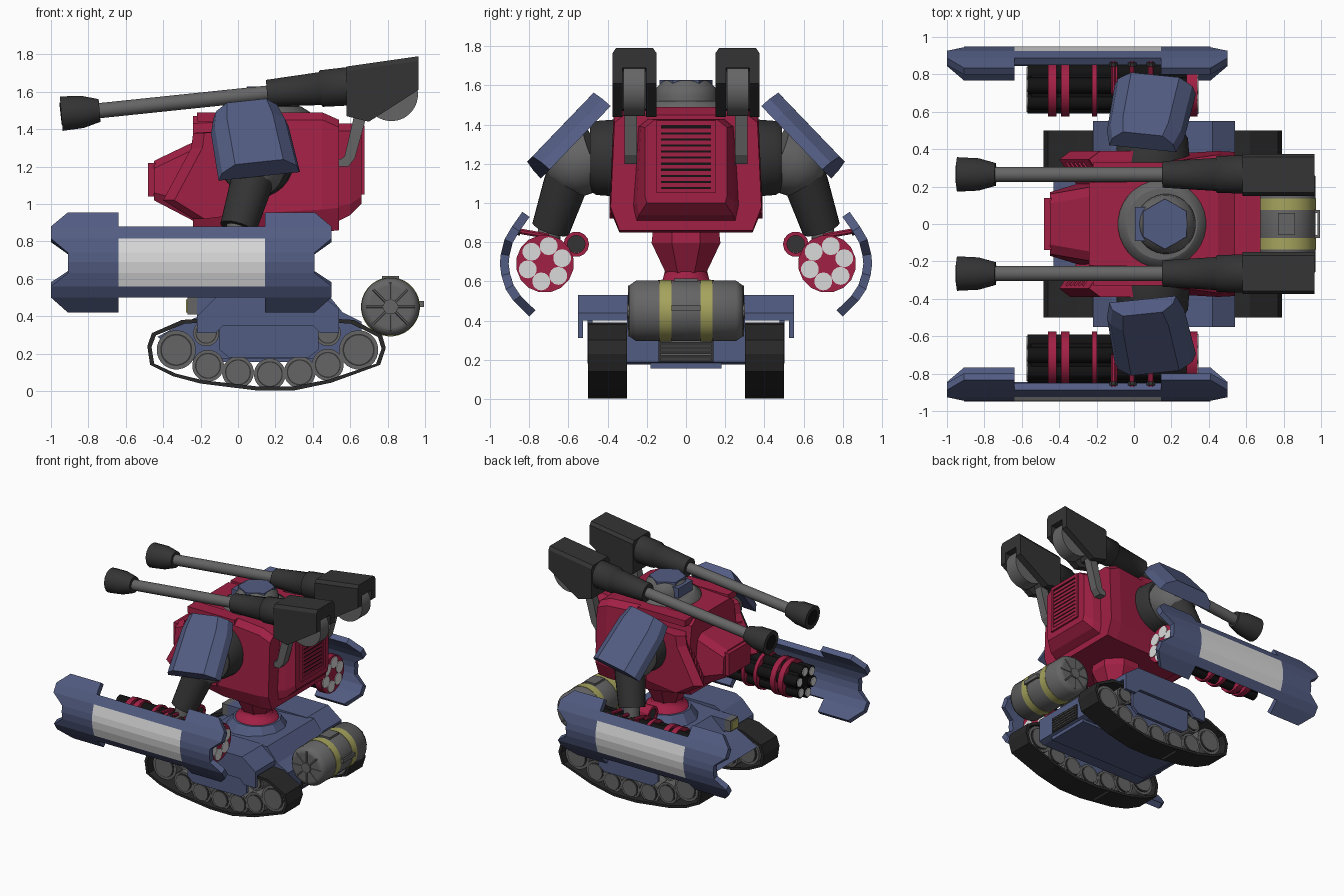
import bpy, bmesh, math
from mathutils import Vector

if "Cube" in bpy.data.objects:
    bpy.data.objects.remove(bpy.data.objects["Cube"], do_unlink=True)


def material(name, r, g, b):
    m = bpy.data.materials.new(name)
    m.use_nodes = True
    m.diffuse_color = (r, g, b, 1)
    m.node_tree.nodes["Principled BSDF"].inputs["Base Color"].default_value = (r, g, b, 1)
    return m


RED = material("crimson", .355, .0145, .058)
BLUE = material("slate blue", .085, .108, .225)
LIGHT = material("light grey", .7, .7, .7)
GREY = material("mid grey", .13, .13, .13)
DARK = material("dark grey", .034, .034, .034)
RUBBER = material("track rubber", .021, .021, .021)
BLACK = material("black", .006, .006, .006)
YELLOW = material("olive yellow", .38, .37, .11)


def finish(name, bm, *mats):
    me = bpy.data.meshes.new(name)
    bm.to_mesh(me)
    bm.free()
    ob = bpy.data.objects.new(name, me)
    for m in mats:
        me.materials.append(m)
    bpy.context.collection.objects.link(ob)
    return ob


def loft(name, mat, rings, smooth=False, closed=False):
    """Skin a list of equal-length point rings; cap the ends unless closed."""
    bm = bmesh.new()
    vs = [[bm.verts.new(p) for p in ring] for ring in rings]
    n = len(vs[0])
    pairs = list(zip(vs, vs[1:])) + ([(vs[-1], vs[0])] if closed else [])
    for a, b in pairs:
        for i in range(n):
            j = (i + 1) % n
            bm.faces.new((a[i], a[j], b[j], b[i])).smooth = smooth
    if not closed:
        bm.faces.new(vs[0])
        bm.faces.new(vs[-1])
    bmesh.ops.recalc_face_normals(bm, faces=bm.faces)
    return finish(name, bm, mat)


def lathe(name, mat, p, q, prof, n=24):
    """Turn (fraction along p-q, radius) pairs around the line p-q."""
    p, q = Vector(p), Vector(q)
    rot = (q - p).to_track_quat('Z', 'Y')
    rings = [[p.lerp(q, t) + rot @ Vector((r * math.cos(a), r * math.sin(a), 0))
              for a in (math.tau * (i + .5) / n for i in range(n))] for t, r in prof]
    return loft(name, mat, rings, smooth=n > 12)


def rod(name, mat, p, q, r, n=24):
    return lathe(name, mat, p, q, [(0, r), (1, r)], n)


def prism(name, mat, pts, y0, y1):
    return loft(name, mat, [[(x, y, z) for x, z in pts] for y in (y0, y1)])


def box(name, mat, x0, x1, y0, y1, z0, z1):
    return prism(name, mat, [(x0, z0), (x1, z0), (x1, z1), (x0, z1)], y0, y1)


# Central hull, turret base and rear grille
prism("hull", BLUE, [(-.43, .29), (-.3, .36), (-.21, .4), (-.1, .5), (.47, .53), (.56, .42),
                     (.66, .37), (.66, .19), (.62, .175), (-.28, .175)], -.3, .3)
box("belly_plate", BLUE, -.24, .64, -.18, .18, .155, .2)
lathe("turret_base", BLUE, (.17, 0, .48), (.17, 0, .58), [(0, .25), (1, .18)], 12)
box("rear_grille", DARK, .65, .67, -.14, .14, .19, .31)
for i in range(5):
    box("grille_slat", GREY, .66, .68, -.13, .13, .2 + i * .022, .21 + i * .022)

# Rear fuel drum with bands, end spokes and handle
lathe("fuel_drum", GREY, (.815, -.29, .45), (.815, .29, .45),
      [(0, .11), (0, .13), (.06, .155), (.94, .155), (1, .13), (1, .11)], 32)
for s in (-1, 1):
    rod("drum_band", YELLOW, (.815, s * .075, .45), (.815, s * .135, .45), .158, 32)
    rod("drum_hub", GREY, (.815, s * .285, .45), (.815, s * .3, .45), .04, 16)
    for k in range(8):
        a = k * math.pi / 4
        c, d = math.cos(a), math.sin(a)
        rod("drum_spoke", GREY, (.815 + .04 * c, s * .287, .45 + .04 * d),
            (.815 + .13 * c, s * .287, .45 + .13 * d), .008, 6)
    box("drum_handle_post", GREY, .94, .99, s * .06, s * .075, .45, .48)
box("drum_handle", GREY, .98, .995, -.075, .075, .45, .48)
box("drum_filler", GREY, .77, .86, -.06, .06, .57, .615)

# Waist
lathe("waist_ring", RED, (.17, 0, .56), (.17, 0, .65), [(0, .17), (.5, .15), (.55, .12), (1, .11)], 20)
lathe("waist", RED, (.17, 0, .64), (.17, 0, .88), [(0, .11), (.65, .19), (1, .18)], 8)


# Torso sections: x, lower / middle / upper z, matching half widths
def body(name, sections):
    loft(name, RED, [[(x, wb, zb), (x, wm, zm), (x, wt, zt - .04), (x, wt - .05, zt), (x, .05 - wt, zt),
                      (x, -wt, zt - .04), (x, -wm, zm), (x, -wb, zb)]
                     for x, zb, zm, zt, wb, wm, wt in sections])


body("torso", [(-.24, .88, .98, 1.47, .28, .33, .27), (.1, .85, .95, 1.49, .33, .37, .32),
               (.45, .85, .97, 1.49, .34, .39, .37), (.54, .86, .98, 1.45, .34, .385, .365)])
body("back_block", [(.5, .89, .98, 1.43, .26, .28, .25), (.6, .94, 1, 1.43, .24, .25, .23),
                    (.66, 1, 1.04, 1.425, .2, .21, .21)])
body("nose", [(-.45, 1.02, 1.06, 1.23, .13, .17, .16), (-.22, .9, 1, 1.34, .2, .24, .2)])
box("nose_plate", RED, -.48, -.44, -.14, .14, 1.04, 1.22)
box("back_vent", BLACK, .655, .664, -.14, .14, 1.06, 1.41)
for s in (-1, 1):
    box("vent_frame_side", RED, .65, .675, s * .125, s * .15, 1.05, 1.42)
for z in (1.05, 1.395):
    box("vent_frame_rail", RED, .65, .675, -.15, .15, z, z + .025)
for i in range(10):
    box("vent_slat", RED, .655, .67, -.125, .125, 1.082 + i * .031, 1.102 + i * .031)

# Head with blue face plate and top hatch
lathe("head_collar", GREY, (.15, 0, 1.45), (.15, 0, 1.52), [(0, .24), (.6, .235), (1, .19)], 32)
lathe("head_dome", GREY, (.17, 0, 1.48), (.17, 0, 1.625),
      [(0, .16), (.45, .16), (.75, .152), (1, .115)], 32)
rod("head_hatch", BLUE, (.165, 0, 1.6), (.165, 0, 1.629), .135, 6)
box("face_plate", BLUE, .005, .08, -.09, .09, 1.51, 1.6)

TRACK = [(-.46, .31), (-.485, .24), (-.47, .14), (-.35, .08), (-.2, .04), (.1, .003), (.3, .003), (.5, .045),
         (.76, .14), (.79, .23), (.77, .3), (.62, .38), (.45, .39), (-.15, .39), (-.3, .38)]
WHEELS = [(-.33, .22, .105), (-.16, .135, .085), (0, .1, .085), (.17, .09, .085), (.33, .1, .085),
          (.48, .14, .085), (.645, .22, .105), (-.17, .31, .07), (.48, .31, .07)]
SHIELD = [(.955, .835, -.91, .41), (.88, .888, -1, .5), (.815, .926, -1, .5), (.74, .945, -.91, .41),
          (.69, .95, -.91, .41), (.63, .942, -.91, .41), (.56, .92, -1, .5), (.5, .88, -1, .5),
          (.42, .8, -.91, .41)]


def shield(s):
    """Curved arm shield with a pale centre panel and notched ends."""
    bm = bmesh.new()
    rows = [[bm.verts.new((x, s * y, z)) for x in (lo, -.64, .145, hi)] for z, y, lo, hi in SHIELD]
    for r, (a, b) in enumerate(zip(rows, rows[1:])):
        for c in range(3):
            if c == 1 and r in (0, len(rows) - 2):
                continue
            quad = (a[c], b[c], b[c + 1], a[c + 1])
            f = bm.faces.new(quad if s < 0 else quad[::-1])
            f.material_index = 0 if c == 1 and 2 <= r <= 5 else 1
    ob = finish("arm_shield", bm, LIGHT, BLUE)
    mod = ob.modifiers.new("thickness", 'SOLIDIFY')
    mod.thickness, mod.offset = .045, -1
    mod.material_offset = mod.material_offset_rim = 1


for s in (-1, 1):
    # Track band and wheels
    inner = [(.155 + (x - .155) * .965, .2 + (z - .2) * .89) for x, z in TRACK]
    loft("track", RUBBER, [[(x, s * y, z) for x, z in pts] for pts, y in
                           ((TRACK, .3), (TRACK, .5), (inner, .5), (inner, .3))], closed=True)
    for x, z, r in WHEELS:
        rod("wheel", GREY, (x, s * .31, z), (x, s * .465, z), r)
        rod("wheel_groove", DARK, (x, s * .305, z), (x, s * .468, z), r * .82)
        rod("wheel_hub", GREY, (x, s * .3, z), (x, s * .475, z), r * .74)

    # Fender, side skirt and headlight
    prism("fender", BLUE, [(-.22, .4), (-.12, .5), (-.06, .53), (.42, .53), (.54, .44), (.54, .4)], s * .28, s * .55)
    prism("fender_edge", BLUE, [(-.22, .31), (-.22, .4), (-.12, .5), (.45, .5), (.54, .42), (.54, .31),
                                (.44, .31), (.4, .35), (-.08, .35), (-.12, .31)], s * .525, s * .55)
    prism("side_skirt", BLUE, [(-.1, .42), (-.1, .22), (-.05, .18), (.38, .18), (.43, .22), (.43, .42)],
          s * .478, s * .503)
    box("headlight_mount", BLUE, -.22, -.1, s * .18, s * .28, .4, .5)
    box("headlight_rim", GREY, -.27, -.22, s * .18, s * .28, .41, .5)
    box("headlight", YELLOW, -.278, -.269, s * .19, s * .27, .42, .49)

    # Chest pods: pointed front edge with louvres
    pod = [(-.4, 1.02, 1), (-.25, 1.3, 1), (-.24, 1.38, 1), (.08, 1.4, 0), (.08, .95, 0), (-.24, .92, 1)]
    loft("chest_pod", RED, [[(x + shift * front, s * y, z) for x, z, front in pod]
                            for y, shift in ((.2, .1), (.345, 0), (.39, .06))])
    for i in range(5):
        x, z = -.37 + i * .022, 1.076 + i * .041
        rod("pod_louvre", RED, (x + .076, s * .235, z), (x + .01, s * .33, z), .01, 4)
    box("shoulder_ridge", RED, -.22, .2, s * .22, s * .33, 1.44, 1.49)

    # Cannon: muzzle, barrel, sleeve, slotted breech, drum and strut
    y = s * .265
    lathe("cannon_muzzle", DARK, (-.945, y, 1.483), (-.74, y, 1.5), [(0, .094), (.55, .088), (1, .062)], 16)
    rod("muzzle_bore", BLACK, (-.949, y, 1.483), (-.94, y, 1.484), .06, 16)
    rod("cannon_barrel", GREY, (-.76, y, 1.497), (.2, y, 1.597), .041, 20)
    lathe("cannon_sleeve", DARK, (.155, y, 1.593), (.6, y, 1.63), [(0, .072), (.64, .09), (.65, .1), (1, .105)], 16)
    prism("breech_roof", DARK, [(.58, 1.735), (.965, 1.79), (.965, 1.69), (.72, 1.67), (.68, 1.48), (.58, 1.47)],
          s * .18, s * .35)
    for inside, outside in ((.205, .15), (.325, .375)):
        cheek = [(.58, 1.735, 1), (.965, 1.79, 1), (.965, 1.61, 0), (.7, 1.44, 0), (.58, 1.47, 0)]
        loft("breech_cheek", DARK, [[(x, s * yy, z - drop * top) for x, z, top in cheek]
                                    for yy, drop in ((inside, 0), ((inside + 2 * outside) / 3, 0), (outside, .025))])
    rod("ammo_drum", GREY, (.82, s * .21, 1.585), (.82, s * .32, 1.585), .142, 32)
    strut = [((.69, 1.48), (.62, 1.47)), ((.625, 1.245), (.57, 1.255)), ((.59, 1.2), (.55, 1.24)),
             ((.48, 1.2), (.48, 1.24))]
    loft("cannon_strut", GREY, [[(a[0], s * .25, a[1]), (a[0], s * .315, a[1]),
                                 (b[0], s * .315, b[1]), (b[0], s * .25, b[1])] for a, b in strut])

    # Shoulder joint and arm
    lathe("shoulder_collar", DARK, (.1, s * .33, 1.23), (.1, s * .49, 1.23), [(0, .2), (.8, .19), (1, .17)], 28)
    lathe("shoulder_ball", GREY, (.1, s * .46, 1.24), (.06, s * .7, 1.14),
          [(0, .165), (.25, .17), (.5, .165), (.75, .135), (.92, .09), (1, .03)], 28)
    lathe("upper_arm", DARK, (.09, s * .59, 1.17), (0, s * .69, .87), [(0, .115), (.3, .112), (1, .098)], 24)
    rod("wrist", GREY, (0, s * .69, .9), (-.01, s * .71, .76), .06, 16)

    # Shoulder pad: bevelled plate laid on the shoulder slope
    along = Vector((.16, s * .75, -.78)).normalized()
    out = Vector((0, s * .72, .7)).normalized()
    side = along.cross(out).normalized()
    mid = Vector((.08, s * .6, 1.35))
    loft("shoulder_pad", BLUE, [[mid + along * t + side * (w * k) + out * h for w, h in
                                 ((-.22, -.055), (-.2, .0), (-.13, .055), (.13, .055), (.2, .0), (.22, -.055))]
                                for t, k in ((-.23, .82), (-.12, .95), (.23, 1))])

    # Rotary gun
    gy, gz = s * .72, .69
    rod("gun_core", BLACK, (-.55, gy, gz), (.29, gy, gz), .105, 20)
    for k in range(6):
        a = math.tau * (k + .3) / 6
        by, bz = gy + .092 * math.cos(a), gz + .092 * math.sin(a)
        rod("gun_barrel", BLACK, (-.57, by, bz), (.29, by, bz), .044, 14)
        for x, r in ((-.576, .034), (.338, .046)):
            rod("barrel_tip", LIGHT, (x, by, bz), (x + .008, by, bz), r, 14)
    for x, w in ((-.46, .045), (-.39, .045), (-.225, .028), (-.115, .028), (.28, .06)):
        rod("gun_ring", RED, (x, gy, gz), (x + w, gy, gz), .148, 16)
    for x in (-.11, -.01, .09):
        rod("shield_pin", RED, (x, s * .7, .83), (x, s * .87, .86), .015, 8)
        rod("pin_head", DARK, (x, s * .845, .856), (x, s * .865, .859), .024, 8)

    # Gun side grip loop
    loop = [(math.cos(a), math.sin(a)) for a in (math.tau * i / 14 for i in range(14))]
    loft("gun_grip", RED, [[(x, s * .56 + r * c, .79 + r * d) for c, d in loop]
                           for x, r in ((-.1, .065), (.06, .065), (.06, .045), (-.1, .045))], closed=True)
    rod("grip_bar", DARK, (-.09, s * .56, .79), (.05, s * .56, .79), .046, 14)
    shield(s)
